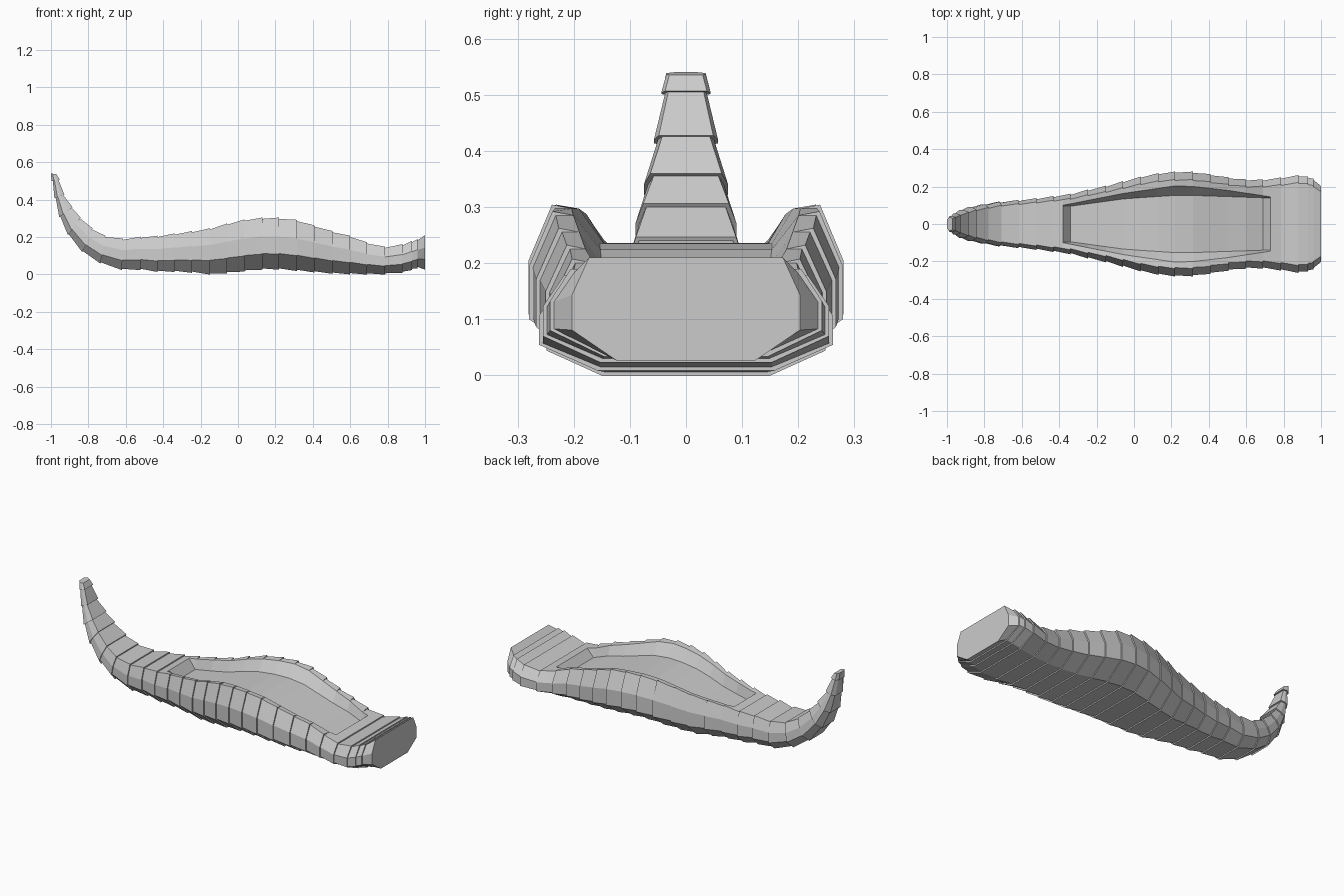
import bpy, bmesh
from mathutils import Vector

if "Cube" in bpy.data.objects:
    bpy.data.objects.remove(bpy.data.objects["Cube"])

# Ring seams, tail to front: top x, top z, bottom x, bottom z, half width
KEYS = [
    (-.97, .535, -1, .54, .035), (-.96, .505, -.99, .5, .037),
    (-.935, .425, -.975, .41, .05), (-.89, .355, -.95, .31, .068),
    (-.845, .30, -.905, .215, .083), (-.78, .24, -.83, .125, .098),
    (-.71, .20, -.735, .065, .112), (-.615, .185, -.62, .03, .122),
    (-.52, .195, -.52, .03, .132), (-.43, .20, -.43, .02, .143),
    (-.34, .212, -.34, .02, .155), (-.245, .225, -.245, .015, .178),
    (-.15, .24, -.15, .006, .198), (-.06, .265, -.06, .012, .222),
    (.035, .287, .035, .022, .247), (.13, .297, .13, .032, .265),
    (.22, .297, .22, .032, .274), (.315, .285, .315, .025, .273),
    (.41, .255, .41, .017, .26), (.505, .225, .505, .01, .243),
    (.60, .20, .60, .007, .232), (.69, .165, .69, .006, .232),
    (.785, .142, .785, .006, .242), (.88, .155, .88, .015, .255),
    (.93, .172, .93, .03, .248), (.96, .182, .96, .04, .235),
    (1.0, .21, 1.0, .025, .203),
]
LIP = .007
OUTER = [(.6, 0), (1, .3), (1, .64), (.85, 1)]
RIM = [(-.38, .1), (-.05, .165), (.25, .208), (.5, .18), (.73, .145)]
FLOOR = [(-.34, .095), (-.05, .135), (.25, .155), (.69, .14)]
DEPTH = [(-.38, 0), (-.34, .055), (.25, .063), (.69, .05), (.73, 0)]


def lookup(table, x):
    if x <= table[0][0]:
        return table[0][1]
    for (a, va), (b, vb) in zip(table, table[1:]):
        if x <= b:
            return va + (vb - va) * (x - a) / (b - a)
    return table[-1][1]


def section(bm, key, lip):
    """Closed loop: outer hull, rim, and sunken seat floor."""
    xt, zt, xb, zb, w = key
    top0, bot0 = Vector((xt, 0, zt)), Vector((xb, 0, zb))
    up = (top0 - bot0).normalized()
    top, bot = top0 + up * lip, bot0 - up * lip
    depth = lookup(DEPTH, xt)
    half = [bot.lerp(top, v) + Vector((0, u * (w + lip), 0)) for u, v in OUTER]
    deck = top0 if depth > 0 else top
    half.append(deck + Vector((0, min(lookup(RIM, xt), .8 * w), 0)))
    half.append(deck - up * depth + Vector((0, min(lookup(FLOOR, xt), .65 * w), 0)))
    loop = half + [Vector((p.x, -p.y, p.z)) for p in reversed(half)]
    return [bm.verts.new(p) for p in loop]


# Overlapping rings, each flared at its front end
bm = bmesh.new()
loops = []
for a, b in zip(KEYS, KEYS[1:]):
    loops.append(section(bm, a, 0))
    for x in (-.38, .73):                      # ends of the seat opening
        if a[0] < x < b[0]:
            t = (x - a[0]) / (b[0] - a[0])
            mid = [p + (q - p) * t for p, q in zip(a, b)]
            mid[0] = x
            loops.append(section(bm, mid, LIP * t))
    loops.append(section(bm, b, 0 if b is KEYS[-1] else LIP))

for p, q in zip(loops, loops[1:]):
    n = len(p)
    for i in range(n):
        j = (i + 1) % n
        bm.faces.new((p[i], p[j], q[j], q[i]))
bm.faces.new(loops[0])
bm.faces.new(loops[-1])
bmesh.ops.remove_doubles(bm, verts=bm.verts, dist=.0002)
bmesh.ops.recalc_face_normals(bm, faces=bm.faces)

mesh = bpy.data.meshes.new("ringed_hull")
bm.to_mesh(mesh)
bm.free()
hull = bpy.data.objects.new("ringed_hull", mesh)
bpy.context.collection.objects.link(hull)
